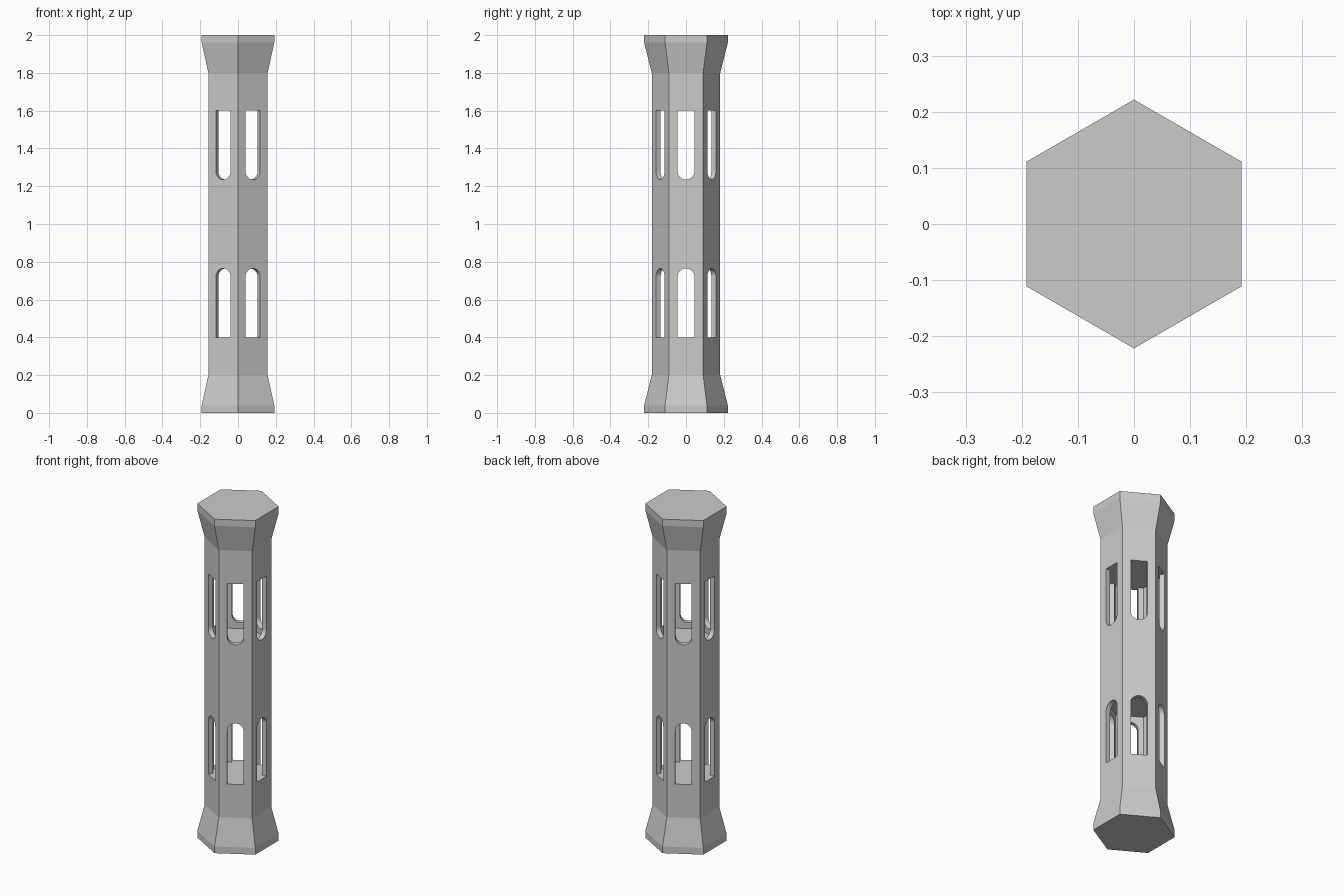
import bpy, bmesh, math
from mathutils import Vector

if "Cube" in bpy.data.objects:
    bpy.data.objects.remove(bpy.data.objects["Cube"])

T = math.tan(math.radians(30))
FLARE, SHAFT, INNER = 0.192, 0.157, 0.129   # apothems of the hexagon sections
W = 0.045                                   # slot half width
FLOOR, ARC, CEIL = 0.40, 0.72, 0.80         # slot base, arc centre, chamber ceiling

bm = bmesh.new()


def add(points, flip):
    """Add a face, optionally reflected to the upper half."""
    bm.faces.new([bm.verts.new((p[0], p[1], 2 - p[2] if flip else p[2])) for p in points])


def side_point(i, apothem, s, z):
    """Point on hexagon side i, s along the side from its middle."""
    a = math.radians(60 * i)
    n, t = Vector((math.cos(a), math.sin(a), 0)), Vector((-math.sin(a), math.cos(a), 0))
    return n * apothem + t * s + Vector((0, 0, z))


# Arched slot outline, from left base over the arc to right base
slot = [(-W, FLOOR)]
slot += [(-W * math.cos(math.pi * k / 16), ARC + W * math.sin(math.pi * k / 16)) for k in range(17)]
slot += [(W, FLOOR)]


def wall(i, apothem, top, flip):
    h = apothem * T
    outline = [(-h, FLOOR)] + slot + [(h, FLOOR), (h, top), (-h, top)]
    add([side_point(i, apothem, s, z) for s, z in outline], flip)


def half(flip):
    floor = []
    for i in range(6):
        # flared foot
        for (a0, z0), (a1, z1) in (((FLARE, 0), (FLARE, 0.04)), ((FLARE, 0.04), (SHAFT, 0.2))):
            add([side_point(i, a0, -a0 * T, z0), side_point(i, a0, a0 * T, z0),
                 side_point(i, a1, a1 * T, z1), side_point(i, a1, -a1 * T, z1)], flip)
        # shaft below the slot
        h = SHAFT * T
        add([side_point(i, SHAFT, s, z) for s, z in
             ((-h, 0.2), (h, 0.2), (h, FLOOR), (W, FLOOR), (-W, FLOOR), (-h, FLOOR))], flip)
        # slotted outer and inner walls, with slot reveals
        wall(i, SHAFT, 1.0, flip)
        wall(i, INNER, CEIL, flip)
        for (s0, z0), (s1, z1) in zip(slot, slot[1:]):
            add([side_point(i, SHAFT, s0, z0), side_point(i, SHAFT, s1, z1),
                 side_point(i, INNER, s1, z1), side_point(i, INNER, s0, z0)], flip)
        # chamber floor outline running out through each slot
        floor += [side_point(i, a, s, FLOOR) for a, s in
                  ((INNER, -INNER * T), (INNER, -W), (SHAFT, -W), (SHAFT, W), (INNER, W))]
    add(floor, flip)
    # end cap and chamber ceiling
    for a, z in ((FLARE, 0), (INNER, CEIL)):
        add([side_point(i, a, a * T, z) for i in range(6)], flip)


half(False)
half(True)
bmesh.ops.remove_doubles(bm, verts=bm.verts, dist=1e-5)
bmesh.ops.recalc_face_normals(bm, faces=bm.faces)
mesh = bpy.data.meshes.new("slotted_hex_column")
bm.to_mesh(mesh)
bm.free()
column = bpy.data.objects.new("slotted_hex_column", mesh)
bpy.context.collection.objects.link(column)
